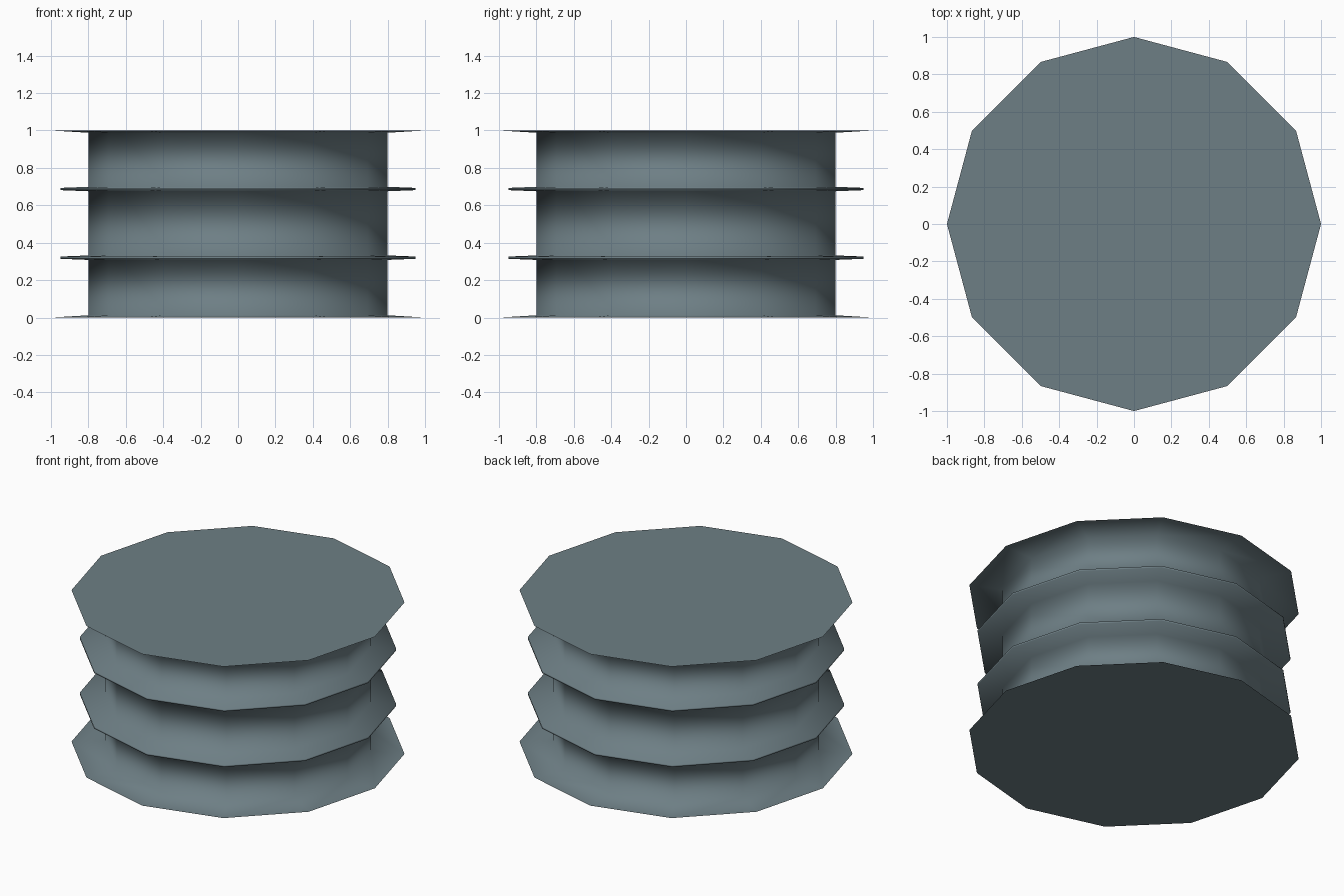
import bpy
import bmesh
from math import cos, sin, tau

cube = bpy.data.objects.get("Cube")
if cube:
    bpy.data.objects.remove(cube, do_unlink=True)

SIDES = 12
CORE = 0.8
FIN = 0.95
FIN_HEIGHTS = (0.32, 0.687)

# One slate colour for the whole spool
slate = bpy.data.materials.new("slate_grey")
slate.use_nodes = True
colour = (0.155, 0.212, 0.235, 1)
slate.diffuse_color = colour
shader = next(n for n in slate.node_tree.nodes if n.type == 'BSDF_PRINCIPLED')
shader.inputs["Base Color"].default_value = colour
shader.inputs["Roughness"].default_value = 0.8

# Side profile (radius, height): knife-edged end discs, core and two thin fins
profile = [(1, 0), (CORE, 0.012)]
for z in FIN_HEIGHTS:
    profile += [(CORE, z - 0.012), (FIN, z - 0.006),
                (FIN, z + 0.006), (CORE, z + 0.012)]
profile += [(CORE, 0.988), (1, 1)]

# Revolve the profile into a twelve-sided spool
bm = bmesh.new()
rings = [[bm.verts.new((r * cos(tau * i / SIDES), r * sin(tau * i / SIDES), z))
          for i in range(SIDES)] for r, z in profile]
for low, high in zip(rings, rings[1:]):
    for i in range(SIDES):
        j = (i + 1) % SIDES
        bm.faces.new((low[i], low[j], high[j], high[i])).smooth = True

# Flat end caps
bm.faces.new(rings[0][::-1])
bm.faces.new(rings[-1])

mesh = bpy.data.meshes.new("finned_spool")
bm.to_mesh(mesh)
bm.free()
mesh.materials.append(slate)
spool = bpy.data.objects.new("finned_spool", mesh)
bpy.context.collection.objects.link(spool)
